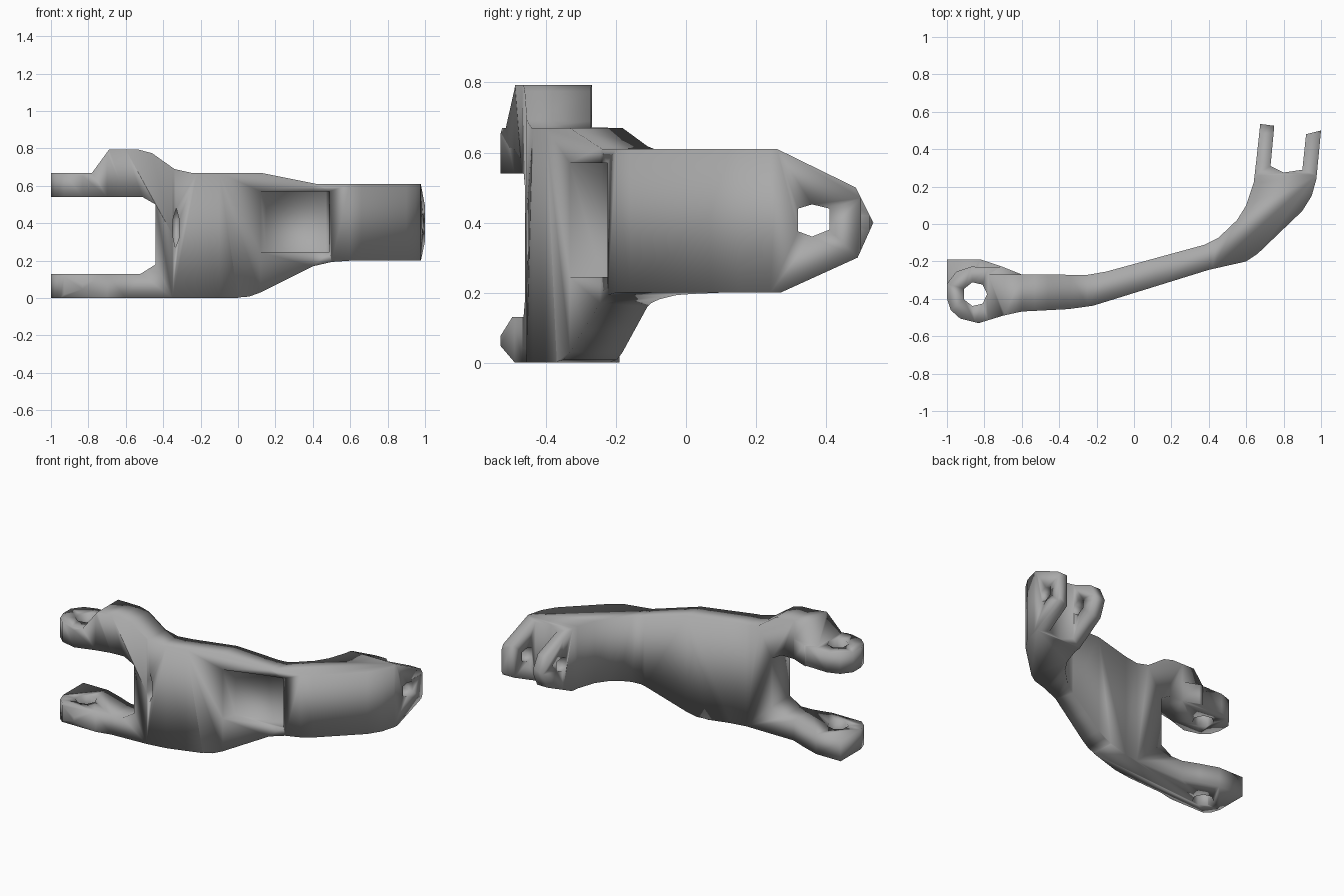
import bpy, bmesh
from math import cos, sin, radians, tau

if "Cube" in bpy.data.objects:
    bpy.data.objects.remove(bpy.data.objects["Cube"])


def prism(name, pts, axis, lo, hi):
    """Extrude a 2D outline along one axis (x: y,z points; y: x,z; z: x,y)."""
    place = {'x': lambda a, b, t: (t, a, b),
             'y': lambda a, b, t: (a, t, b),
             'z': lambda a, b, t: (a, b, t)}[axis]
    bm = bmesh.new()
    low = [bm.verts.new(place(a, b, lo)) for a, b in pts]
    high = [bm.verts.new(place(a, b, hi)) for a, b in pts]
    bm.faces.new(low)
    bm.faces.new(high)
    n = len(pts)
    for i in range(n):
        j = (i + 1) % n
        bm.faces.new((low[i], low[j], high[j], high[i]))
    bmesh.ops.recalc_face_normals(bm, faces=bm.faces)
    me = bpy.data.meshes.new(name)
    bm.to_mesh(me)
    bm.free()
    ob = bpy.data.objects.new(name, me)
    bpy.context.collection.objects.link(ob)
    return ob


def combine(body, tool, op):
    """Apply a boolean and throw the helper away."""
    bpy.context.view_layer.objects.active = body
    m = body.modifiers.new('cut', 'BOOLEAN')
    m.operation, m.solver, m.object = op, 'EXACT', tool
    bpy.ops.object.modifier_apply(modifier=m.name)
    bpy.data.objects.remove(tool, do_unlink=True)


# Curved arm seen from the top: square-ended eye, bend, two-pronged fork
plan = [(-1, -.19), (-.82, -.19), (-.7, -.23), (-.6, -.27), (-.25, -.272),
        (-.15, -.255), (.38, -.11), (.45, -.075), (.55, .02), (.6, .1),
        (.64, .22), (.655, .35), (.675, .535), (.75, .525), (.73, .31),
        (.8, .275), (.9, .29), (.92, .48), (1, .5), (.975, .24), (.95, .15),
        (.9, .07), (.66, -.16), (.6, -.2), (.4, -.245), (-.1, -.4),
        (-.22, -.437), (-.35, -.455), (-.6, -.468), (-.7, -.49), (-.83, -.53),
        (-.93, -.505), (-.98, -.46), (-1, -.4)]
arm = prism('bracket_arm', plan, 'z', 0, .9)

# Front silhouette: two left arms, raised shoulder, narrowing to the right
front = [(-1.1, -.1), (0, -.1), (0, 0.003), (.06, .008), (.12, .03), (.25, .095),
         (.4, .17), (.5, .193), (.6, .2), (1.1, .2), (1.1, .61), (.42, .61),
         (.12, .67), (-.25, .67), (-.34, .69), (-.46, .775), (-.53, .793),
         (-.69, .793), (-.78, .67), (-1.1, .67), (-1.1, .54), (-.51, .54),
         (-.44, .5), (-.44, .18), (-.52, .13), (-1.1, .13)]
combine(arm, prism('front_shape', front, 'y', -1, 1), 'INTERSECT')

# Side silhouette: tapered fork tips and chamfered eyes
side = [(-.48, -.01), (-.1, -.05), (.27, .2), (.49, .3), (.535, .4), (.485, .5),
        (.25, .615), (0, .85), (-.47, .85), (-.54, .62), (-.54, .52),
        (-.49, .49), (-.49, .14), (-.54, .06)]
combine(arm, prism('side_shape', side, 'x', -1.2, 1.2), 'INTERSECT')

# Round off the back of the upper eye, and trim the back of the shoulder
corner = [(-1.1, -.32), (-1, -.32), (-.95, -.255), (-.87, -.228), (-.72, -.232),
          (-.72, -.1), (-1.1, -.1)]
combine(arm, prism('eye_corner', corner, 'z', .4, .9), 'DIFFERENCE')
shoulder = [(-.269, .9), (-.269, .672), (-.1, .672), (-.1, .9)]
combine(arm, prism('shoulder_trim', shoulder, 'x', -.85, -.5), 'DIFFERENCE')

# Vertical pin hole through both eyes
hole = [(-.85 + .065 * cos(tau * i / 7), -.375 + .065 * sin(tau * i / 7))
        for i in range(7)]
combine(arm, prism('eye_hole', hole, 'z', -.2, 1), 'DIFFERENCE')

# Cross hole through both fork prongs
cross = [(.32, .375), (.36, .36), (.41, .38), (.41, .44), (.36, .452), (.32, .44)]
combine(arm, prism('fork_hole', cross, 'x', .5, 1.2), 'DIFFERENCE')

# Pocket in the sloping front face, floor parallel to the face
pocket = [(.1, -.6), (.1, -.4), (.15, -.24), (.47, -.142), (.49, -.22), (.49, -.6)]
combine(arm, prism('front_pocket', pocket, 'z', .245, .57), 'DIFFERENCE')

# Narrow slit beside the web
slit = [(-.335, .27), (-.312, .33), (-.315, .42), (-.33, .48), (-.348, .42),
        (-.35, .34)]
combine(arm, prism('front_slit', slit, 'y', -.6, -.37), 'DIFFERENCE')

# Dark cast metal, soft shading across all edges as on a casting
metal = bpy.data.materials.new('dark_metal')
metal.diffuse_color = (.4, .4, .4, 1)
metal.use_nodes = True
metal.node_tree.nodes["Principled BSDF"].inputs["Base Color"].default_value = metal.diffuse_color
arm.data.materials.clear()
arm.data.materials.append(metal)
for p in arm.data.polygons:
    p.material_index = 0
bpy.ops.object.select_all(action='DESELECT')
arm.select_set(True)
bpy.context.view_layer.objects.active = arm
bpy.ops.object.shade_smooth_by_angle(angle=radians(180))
